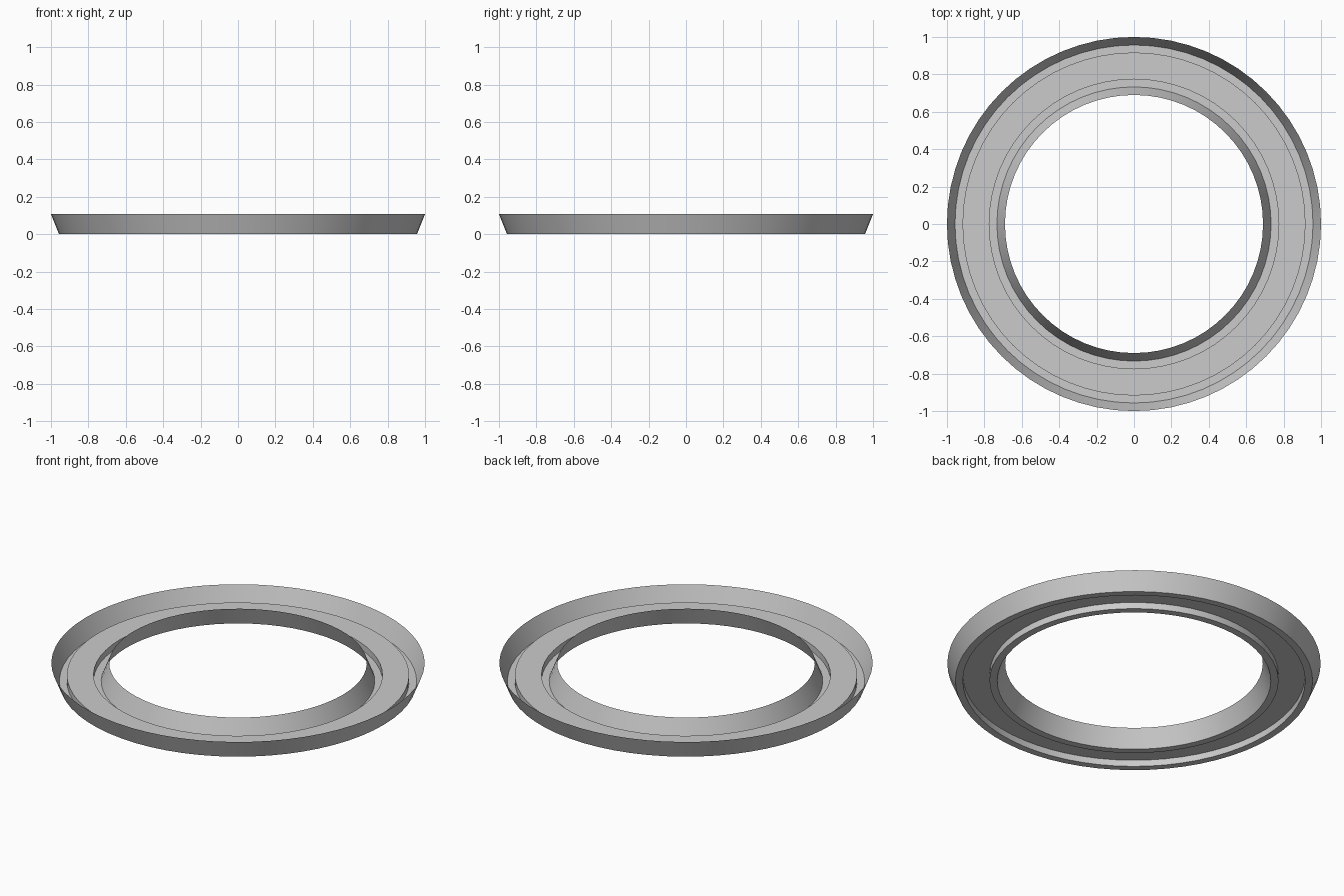
import bpy
import bmesh
from math import radians, tau
from mathutils import Vector

SEGMENTS = 64

cube = bpy.data.objects.get("Cube")
if cube:
    bpy.data.objects.remove(cube, do_unlink=True)

# Plain grey finish
grey = bpy.data.materials.new("plain_grey")
colour = (0.6, 0.6, 0.6, 1.0)
grey.use_nodes = True
grey.diffuse_color = colour
grey.node_tree.nodes["Principled BSDF"].inputs["Base Color"].default_value = colour


def lathe(name, profile):
    """Spin an open (radius, height) profile around the z axis."""
    bm = bmesh.new()
    verts = [bm.verts.new((r, 0, z)) for r, z in profile]
    edges = [bm.edges.new(pair) for pair in zip(verts, verts[1:])]
    bmesh.ops.spin(bm, geom=verts + edges, cent=(0, 0, 0), axis=(0, 0, 1),
                   angle=tau, steps=SEGMENTS, use_merge=True)
    bmesh.ops.remove_doubles(bm, verts=bm.verts, dist=0.0001)
    # Turn the sheet so its floor faces up
    bm.normal_update()
    if sum(f.normal.dot(Vector((0, 0, 1))) for f in bm.faces) < 0:
        bmesh.ops.reverse_faces(bm, faces=bm.faces)
    mesh = bpy.data.meshes.new(name)
    bm.to_mesh(mesh)
    bm.free()
    mesh.materials.append(grey)
    obj = bpy.data.objects.new(name, mesh)
    bpy.context.collection.objects.link(obj)
    bpy.ops.object.select_all(action="DESELECT")
    obj.select_set(True)
    bpy.context.view_layer.objects.active = obj
    bpy.ops.object.shade_smooth_by_angle(angle=radians(30))
    return obj


# Thin ring tray: leaning walls, two flat feet and a raised floor between them
RIM, FLOOR = 0.107, 0.038
lathe("ring_tray", [
    (0.69, RIM), (0.733, 0),        # inner wall
    (0.774, 0), (0.774, FLOOR),     # inner foot and step
    (0.917, FLOOR), (0.917, 0),     # raised floor and outer step
    (0.957, 0), (1.0, RIM),         # outer foot and wall
])
